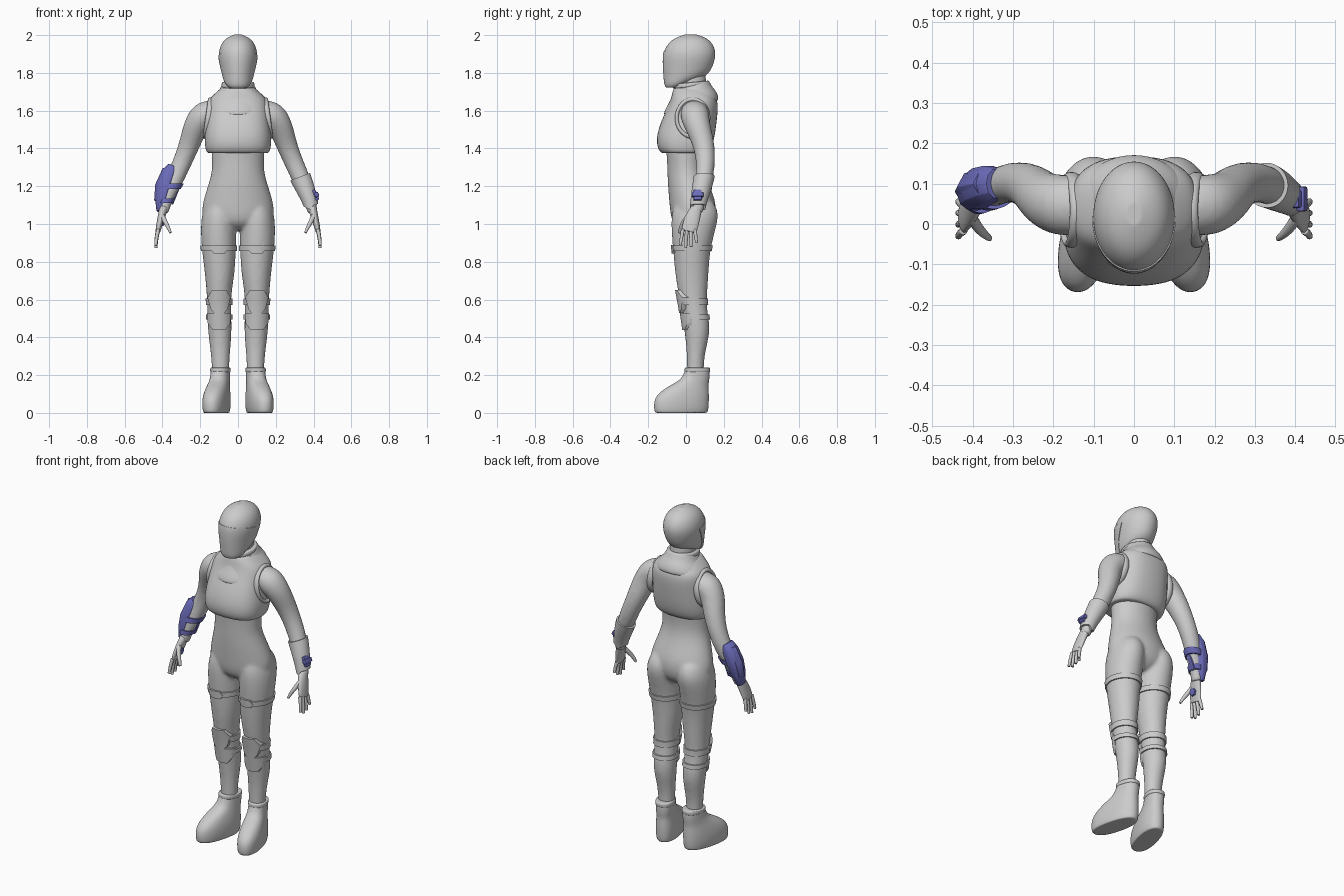
import bpy, bmesh, math
from mathutils import Vector, Matrix

cube = bpy.data.objects.get("Cube")
if cube:
    bpy.data.objects.remove(cube)


def material(name, rgb):
    m = bpy.data.materials.new(name)
    m.use_nodes = True
    m.diffuse_color = (*rgb, 1)
    m.node_tree.nodes["Principled BSDF"].inputs["Base Color"].default_value = (*rgb, 1)
    return m


GREY = material("light grey", (0.6, 0.6, 0.6))
BLUE = material("slate blue", (0.15, 0.15, 0.5))


def new_object(name, bm):
    bmesh.ops.recalc_face_normals(bm, faces=bm.faces)
    mesh = bpy.data.meshes.new(name)
    bm.to_mesh(mesh)
    bm.free()
    obj = bpy.data.objects.new(name, mesh)
    bpy.context.collection.objects.link(obj)
    return obj


def modify(obj, kind, **settings):
    """Add a modifier and bake it into the mesh."""
    mod = obj.modifiers.new(kind, kind)
    for key, value in settings.items():
        setattr(mod, key, value)
    graph = bpy.context.evaluated_depsgraph_get()
    mesh = bpy.data.meshes.new_from_object(obj.evaluated_get(graph))
    obj.modifiers.clear()
    obj.data = mesh
    return obj


def finish(obj, mat=GREY, mirror=False, angle=40):
    if mirror:
        modify(obj, "MIRROR", use_mirror_merge=False)
    obj.data.materials.clear()
    obj.data.materials.append(mat)
    obj.data.shade_smooth()
    obj.data.set_sharp_from_angle(angle=math.radians(angle))
    return obj


def loft(name, rings, follow=False, sides=20, power=2, tilt=0, levels=2):
    """Skin rings of (x, y, z, half width, half depth), level or along the path."""
    bm = bmesh.new()
    centres = [Vector(r[:3]) for r in rings]
    first, last = rings[0], rings[-1]
    caps = [(*r[:3], r[3] * .9, r[4] * .9) for r in (first, last)]
    loops = []
    for i, ring in enumerate([caps[0], *rings, caps[1]]):
        k = min(max(i - 1, 0), len(rings) - 1)
        u, v = Vector((1, 0, tilt * 0)), Vector((0, 1, tilt))
        if follow:
            t = (centres[min(k + 1, len(rings) - 1)] - centres[max(k - 1, 0)]).normalized()
            v = Vector((0, 1, 0))
            v = (v - t * t.dot(v)).normalized()
            u = v.cross(t)
        loop = []
        for s in range(sides):
            a = math.tau * s / sides
            c, d = (math.copysign(abs(f) ** (2 / power), f) for f in (math.cos(a), math.sin(a)))
            loop.append(bm.verts.new(centres[k] + u * c * ring[3] + v * d * ring[4]))
        loops.append(loop)
    for lo, hi in zip(loops, loops[1:]):
        for s in range(sides):
            n = (s + 1) % sides
            bm.faces.new((lo[s], lo[n], hi[n], hi[s]))
    bm.faces.new(loops[0])
    bm.faces.new(loops[-1])
    obj = new_object(name, bm)
    return modify(obj, "SUBSURF", levels=levels) if levels else obj


def shell(name, base, offset, outline, axis, start=-1, end=1):
    """Swollen copy of a part, kept only inside an outline extruded along x or y."""
    bm = bmesh.new()
    place = (lambda p: (start, *p)) if axis == "x" else (lambda p: (p[0], start, p[1]))
    face = bm.faces.new([bm.verts.new(place(p)) for p in outline])
    side = bmesh.ops.extrude_face_region(bm, geom=[face])["geom"]
    move = Vector((1, 0, 0) if axis == "x" else (0, 1, 0)) * (end - start)
    bmesh.ops.translate(bm, vec=move, verts=[g for g in side if isinstance(g, bmesh.types.BMVert)])
    cutter = new_object("cutter", bm)
    cutter.hide_render = True
    obj = bpy.data.objects.new(name, base.data.copy())
    bpy.context.collection.objects.link(obj)
    modify(obj, "DISPLACE", strength=offset, mid_level=0)
    modify(obj, "BOOLEAN", operation="INTERSECT", object=cutter)
    bpy.data.objects.remove(cutter)
    return obj


def box(name, place, size, lean=0, bevel=.006):
    bm = bmesh.new()
    bmesh.ops.create_cube(bm, size=1, matrix=Matrix.LocRotScale(
        Vector(place), Matrix.Rotation(math.radians(lean), 3, "Y"), Vector(size)))
    return modify(new_object(name, bm), "BEVEL", width=bevel, segments=2)


def band(low, high):
    return [(-.5, low), (.5, low), (.5, high), (-.5, high)]


# Body suit: torso, legs and arms fused into one skin
torso = loft("torso", [(0, .01, 1.6, .12, .1), (0, 0, 1.45, .14, .115), (0, 0, 1.36, .142, .102),
                       (0, 0, 1.28, .137, .1), (0, .015, 1.2, .162, .112), (0, .035, 1.12, .188, .125),
                       (0, .038, 1.05, .198, .122), (0, .035, 1, .16, .105), (0, .035, .97, .06, .06)])
leg = loft("leg", [(.095, .045, 1.12, .07, .1), (.1, .05, 1.06, .092, .128), (.103, .04, .98, .096, .12),
                   (.102, .03, .87, .092, .1), (.096, .03, .75, .081, .09), (.1, .035, .65, .068, .08),
                   (.1, .04, .57, .063, .068), (.098, .055, .48, .065, .071), (.095, .06, .4, .061, .064),
                   (.093, .05, .3, .049, .045), (.092, .05, .18, .045, .045)])
arm = loft("arm", [(.12, .045, 1.6, .06, .07), (.185, .045, 1.58, .078, .08), (.225, .06, 1.52, .067, .068),
                   (.25, .09, 1.44, .058, .06), (.285, .105, 1.35, .051, .052), (.325, .1, 1.26, .05, .048),
                   (.36, .08, 1.18, .041, .042), (.385, .065, 1.11, .031, .034),
                   (.395, .058, 1.06, .028, .032)], follow=True)
bm = bmesh.new()
bm.from_mesh(torso.data)
for limb in (leg, arm):
    bm.from_mesh(limb.data)
    mirrored = limb.data.copy()
    mirrored.transform(Matrix.Scale(-1, 4, (1, 0, 0)))
    mirrored.flip_normals()
    bm.from_mesh(mirrored)
suit = new_object("body_suit", bm)
modify(suit, "REMESH", mode="VOXEL", voxel_size=.01)
finish(modify(suit, "SMOOTH", factor=.5, iterations=6), angle=80)

# Vest with cowl, collar rim and armhole rims
finish(loft("vest", [(0, -.008, 1.375, .165, .124), (0, -.008, 1.4, .176, .145), (0, -.003, 1.46, .18, .156),
                     (0, .014, 1.54, .17, .15), (0, .038, 1.62, .165, .134), (0, .042, 1.66, .157, .123),
                     (0, .035, 1.69, .125, .11), (0, .03, 1.72, .09, .097)], power=2.5))
finish(loft("cowl", [(0, .027, 1.615, .155, .146), (0, .028, 1.635, .158, .146), (0, .032, 1.67, .135, .128),
                     (0, .03, 1.7, .102, .107), (0, .026, 1.735, .088, .097)], tilt=.28))
finish(loft("collar_rim", [(0, .026, 1.725, .09, .099), (0, .026, 1.75, .088, .097)], tilt=.1))
finish(loft("neck", [(0, .03, 1.7, .07, .08), (0, .03, 1.8, .065, .075)]))
bpy.ops.mesh.primitive_torus_add(major_radius=1, minor_radius=.12, major_segments=40)
rim = bpy.context.object
rim.name = "armhole_rims"
rim.data.transform(Matrix.Translation((.155, .035, 1.56)) @ Matrix.Rotation(math.radians(-8), 4, "Y")
                   @ Matrix.Diagonal((.15, .084, .1, 1)) @ Matrix.Rotation(math.pi / 2, 4, "Y"))
finish(rim, mirror=True, angle=80)

# Helmet and visor
head = loft("helmet", [(0, -.07, 1.725, .045, .035), (0, -.05, 1.74, .066, .064), (0, -.003, 1.78, .084, .115),
                       (0, .01, 1.83, .094, .132), (0, .017, 1.88, .104, .14), (0, .02, 1.92, .102, .138),
                       (0, .023, 1.96, .087, .116), (0, .025, 1.987, .06, .082), (0, .025, 2.003, .02, .03)])
finish(shell("visor", head, .003, [(-.2, 1.7), (-.2, 1.93), (-.09, 1.91), (.02, 1.89), (-.03, 1.8), (-.05, 1.7)],
             "x"))
finish(head, angle=80)

# Thigh bands, knee straps and knee pads
for name, low, high in (("thigh_bands", .856, .885), ("upper_knee_straps", .57, .605), ("lower_knee_straps", .495, .52)):
    finish(shell(name, leg, .007, band(low, high), "y"), mirror=True)


def pad(name, offset, half):
    outline = [(.1 + x, z) for x, z in half] + [(.1 - x, z) for x, z in reversed(half)]
    finish(shell(name, leg, offset, outline, "y", end=.03), mirror=True)


pad("thigh_clasps", .01, [(.03, .845), (.045, .865), (.03, .89)])
pad("knee_pads", .015, [(.028, .53), (.045, .55), (.062, .61), (.038, .65)])
pad("shin_pads", .011, [(.035, .44), (.06, .475), (.064, .53)])

# Boots, toes turned out
for name, rings in (
        ("boots", [(0, -.088, 0, .06, .145), (0, -.088, .03, .066, .15), (0, -.085, .08, .066, .149),
                   (0, -.065, .12, .06, .127), (0, -.04, .15, .054, .1), (0, -.008, .18, .05, .074),
                   (0, 0, .23, .05, .066)]),
        ("boot_cuffs", [(0, 0, .215, .053, .069), (0, 0, .24, .053, .069)])):
    boot = loft(name, rings, power=2.3)
    boot.data.transform(Matrix.Translation((.093, .06, 0)) @ Matrix.Rotation(math.radians(14), 4, "Z"))
    finish(boot, mirror=True, angle=50)

# Hands
finish(loft("palms", [(.393, .057, 1.085, .024, .03), (.405, .037, 1.04, .02, .04), (.418, .022, .99, .016, .043),
                      (.424, .015, .96, .013, .039)], follow=True), mirror=True, angle=80)
for i, finger in enumerate(("index", "middle", "ring", "little")):
    y = .015 + (i - 1.5) * .021
    reach = (.085, .1, .093, .07)[i]
    path = [(.422 + .025 * f - .012 * f * f, y + (i - 1.8) * .008 * f, .972 - reach * f, .0115 - .003 * f, .011 - .003 * f)
            for f in (0, .45, .9, 1)]
    finish(loft(finger + "_fingers", path, follow=True, sides=10, levels=1), mirror=True, angle=80)
finish(loft("thumbs", [(.402, .015, 1.045, .014, .016), (.385, -.012, 1.01, .013, .014), (.368, -.028, .98, .01, .011),
                       (.357, -.036, .953, .007, .008)], follow=True, sides=10), mirror=True, angle=80)

# Left forearm guard with its small device
guard = [(.25, 1.22), (.43, 1.29), (.48, 1.12), (.4, 1.1), (.385, 1.075), (.33, 1.1)]
finish(shell("left_forearm_guard", arm, .009, guard, "y"))
finish(box("left_device", (.408, .062, 1.152), (.026, .044, .06), -22), BLUE)
finish(box("left_device_button", (.416, .062, 1.155), (.024, .062, .026), -22), BLUE)

# Right forearm gauntlet
gauntlet = loft("right_gauntlet", [(-.34, .1, 1.305, .03, .038), (-.36, .098, 1.27, .045, .049),
                                   (-.385, .088, 1.2, .049, .053), (-.4, .076, 1.13, .04, .045),
                                   (-.412, .066, 1.065, .02, .028)], follow=True, sides=10, levels=0)
finish(modify(gauntlet, "BEVEL", width=.006, segments=2), BLUE, angle=25)
plate = loft("right_gauntlet_plate", [(-.372, .1, 1.29, .028, .03), (-.4, .092, 1.2, .04, .04),
                                      (-.412, .08, 1.12, .033, .032)], follow=True, sides=6, levels=0)
finish(modify(plate, "BEVEL", width=.005, segments=2), BLUE, angle=25)
for name, low, high in (("right_upper_strap", 1.185, 1.215), ("right_lower_strap", 1.11, 1.135)):
    strap = shell(name, arm, .007, band(low, high), "y")
    strap.data.transform(Matrix.Scale(-1, 4, (1, 0, 0)))
    strap.data.flip_normals()
    finish(strap, BLUE)
finish(box("right_inner_strip", (-.326, .085, 1.165), (.014, .026, .13), 22), BLUE)
bm = bmesh.new()
bmesh.ops.create_cone(bm, cap_ends=True, segments=6, radius1=.026, radius2=.022, depth=.012, matrix=Matrix.Translation(
    (-.396, .027, 1.01)) @ Matrix.Rotation(math.radians(100), 4, "Y"))
finish(new_object("right_palm_disc", bm), BLUE, angle=25)

for helper in (torso, leg, arm):
    bpy.data.objects.remove(helper)
